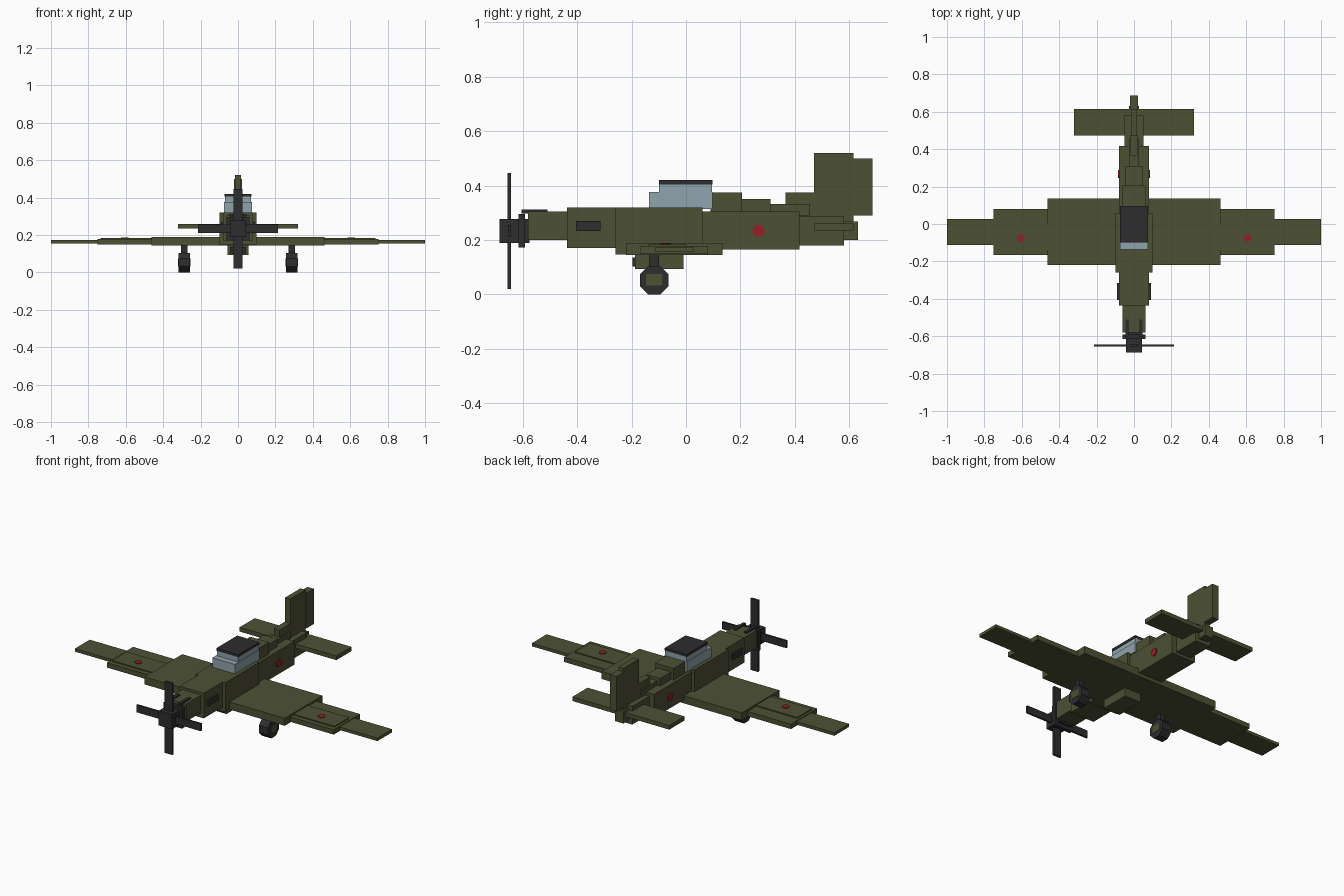
import bpy
import bmesh
from math import pi
from mathutils import Matrix, Vector

cube = bpy.data.objects.get("Cube")
if cube:
    bpy.data.objects.remove(cube, do_unlink=True)


def material(name, rgb):
    m = bpy.data.materials.new(name)
    m.use_nodes = True
    colour = (*rgb, 1)
    m.diffuse_color = colour
    m.node_tree.nodes["Principled BSDF"].inputs["Base Color"].default_value = colour
    return m


OLIVE = material("olive paint", (0.075, 0.082, 0.034))
DARK = material("dark metal", (0.026, 0.026, 0.028))
GLASS = material("pale glass", (0.28, 0.37, 0.42))
RED = material("red marking", (0.3, 0.014, 0.018))


def finish(name, bm, mat):
    mesh = bpy.data.meshes.new(name)
    bm.to_mesh(mesh)
    bm.free()
    mesh.materials.append(mat)
    obj = bpy.data.objects.new(name, mesh)
    bpy.context.collection.objects.link(obj)
    return obj


def box(name, mat, x, y, z):
    """Box spanning the given (low, high) ranges."""
    bm = bmesh.new()
    spans = (x, y, z)
    centre = Vector([(a + b) / 2 for a, b in spans])
    size = Vector([b - a for a, b in spans])
    bmesh.ops.create_cube(bm, size=1, matrix=Matrix.Translation(centre) @ Matrix.Diagonal((*size, 1)))
    return finish(name, bm, mat)


def mid_box(name, mat, half, y, z):
    """Box centred on the aircraft's middle plane."""
    return box(name, mat, (-half, half), y, z)


def pair(name, mat, x, y, z):
    """Matching boxes on the left (+x) and right (-x)."""
    box("left_" + name, mat, x, y, z)
    box("right_" + name, mat, (-x[1], -x[0]), y, z)


def disc(name, mat, centre, radius, depth, axis):
    """Eight-sided cylinder with flats facing the axes."""
    bm = bmesh.new()
    turn = Matrix.Rotation(pi / 2, 4, "Y") if axis == "X" else Matrix()
    bmesh.ops.create_cone(bm, cap_ends=True, segments=8, radius1=radius, radius2=radius, depth=depth,
                          matrix=Matrix.Translation(centre) @ turn @ Matrix.Rotation(pi / 8, 4, "Z"))
    return finish(name, bm, mat)


# Fuselage, stepped from nose to tail
mid_box("nose", OLIVE, 0.062, (-0.58, -0.43), (0.2, 0.305))
mid_box("engine_cowling", OLIVE, 0.08, (-0.437, -0.25), (0.17, 0.32))
mid_box("centre_fuselage", OLIVE, 0.098, (-0.26, 0.06), (0.146, 0.32))
mid_box("rear_fuselage", OLIVE, 0.08, (0.05, 0.417), (0.165, 0.305))
mid_box("tail_boom", OLIVE, 0.051, (0.41, 0.58), (0.18, 0.288))
mid_box("tail_end", OLIVE, 0.028, (0.57, 0.632), (0.2, 0.268))

# Raised spine and tail fin
mid_box("front_spine", OLIVE, 0.062, (0.09, 0.205), (0.3, 0.375))
mid_box("middle_spine", OLIVE, 0.045, (0.2, 0.31), (0.3, 0.35))
mid_box("rear_spine", OLIVE, 0.027, (0.305, 0.455), (0.29, 0.332))
mid_box("fin_fillet", OLIVE, 0.019, (0.365, 0.475), (0.28, 0.375))
mid_box("fin", OLIVE, 0.017, (0.47, 0.615), (0.26, 0.52))
mid_box("rudder", OLIVE, 0.021, (0.612, 0.686), (0.29, 0.5))
mid_box("tailplane", OLIVE, 0.32, (0.472, 0.615), (0.235, 0.26))

# Wings in three stepped sections with raised panels
mid_box("inner_wing", OLIVE, 0.463, (-0.22, 0.135), (0.145, 0.19))
pair("middle_wing", OLIVE, (0.46, 0.75), (-0.167, 0.08), (0.149, 0.178))
pair("outer_wing", OLIVE, (0.745, 1.0), (-0.112, 0.028), (0.156, 0.174))
pair("wing_panel", OLIVE, (0.463, 0.735), (-0.138, 0.0), (0.175, 0.184))

# Canopy
mid_box("windscreen", GLASS, 0.075, (-0.136, 0.097), (0.315, 0.376))
mid_box("upper_canopy", GLASS, 0.07, (-0.1, 0.096), (0.37, 0.408))
mid_box("canopy_roof", DARK, 0.073, (-0.1, 0.097), (0.405, 0.42))

# Propeller
mid_box("spinner_plate", DARK, 0.062, (-0.616, -0.592), (0.172, 0.296))
mid_box("propeller_hub", DARK, 0.044, (-0.686, -0.575), (0.19, 0.278))
mid_box("upright_blades", DARK, 0.025, (-0.656, -0.643), (0.02, 0.447))
mid_box("level_blades", DARK, 0.213, (-0.655, -0.644), (0.212, 0.256))

# Exhausts, nose guns and belly radiator
pair("exhaust", DARK, (0.07, 0.091), (-0.405, -0.315), (0.234, 0.27))
pair("nose_gun", DARK, (0.027, 0.045), (-0.605, -0.51), (0.298, 0.313))
mid_box("radiator", OLIVE, 0.055, (-0.187, -0.01), (0.094, 0.15))
mid_box("radiator_intake", DARK, 0.042, (-0.197, -0.18), (0.102, 0.136))

# Landing gear and red markings on both sides
for side, sign in (("left", 1), ("right", -1)):
    wheel_x = sign * 0.287
    disc(side + "_wheel", DARK, (wheel_x, -0.117, 0.0525), 0.0568, 0.061, "X")
    box(side + "_wheel_hub", OLIVE, (wheel_x - 0.033, wheel_x + 0.033), (-0.147, -0.088), (0.033, 0.075))
    box(side + "_strut", DARK, (wheel_x - 0.017, wheel_x + 0.017), (-0.136, -0.099), (0.08, 0.15))
    disc(side + "_wing_marking", RED, (sign * 0.605, -0.076, 0.1845), 0.021, 0.006, "Z")
    disc(side + "_fuselage_marking", RED, (sign * 0.081, 0.267, 0.234), 0.0235, 0.008, "X")
